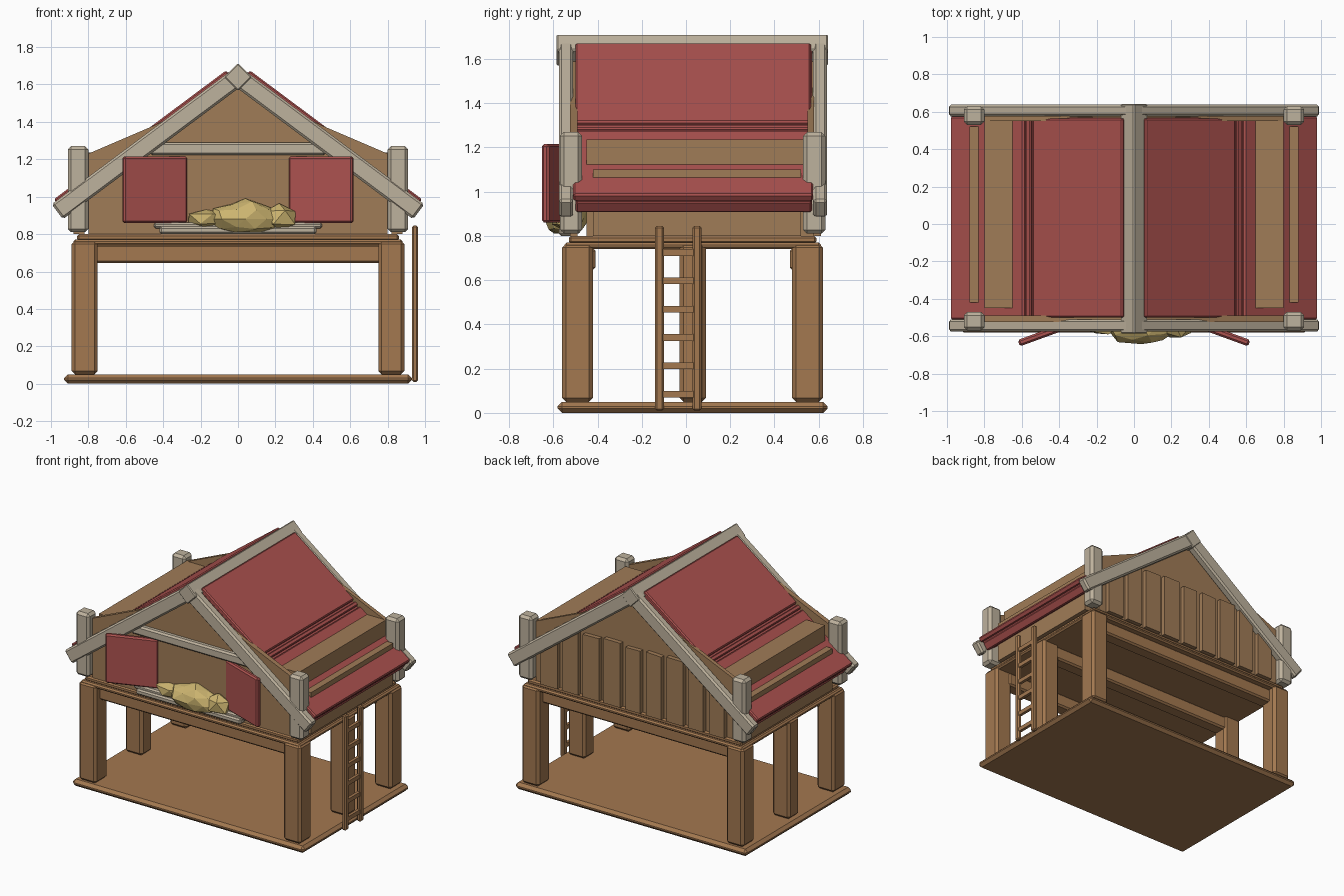
import bpy, bmesh, math, random
from mathutils import Vector

cube = bpy.data.objects.get("Cube")
if cube:
    bpy.data.objects.remove(cube, do_unlink=True)


def material(name, srgb):
    lin = [((v / 255 + 0.055) / 1.055) ** 2.4 for v in srgb] + [1]
    m = bpy.data.materials.new(name)
    m.use_nodes = True
    m.diffuse_color = lin
    m.node_tree.nodes["Principled BSDF"].inputs["Base Color"].default_value = lin
    return m


FRAME = material("frame wood", (163, 120, 80))
BOARD = material("board wood", (160, 124, 87))
STONE = material("pale timber", (190, 178, 157))
RED = material("red paint", (172, 82, 79))
HAY = material("hay", (205, 181, 112))


def add_object(name, bm, mat, bevel=0):
    bmesh.ops.recalc_face_normals(bm, faces=bm.faces)
    mesh = bpy.data.meshes.new(name)
    bm.to_mesh(mesh)
    bm.free()
    mesh.materials.append(mat)
    ob = bpy.data.objects.new(name, mesh)
    bpy.context.collection.objects.link(ob)
    if bevel:
        mod = ob.modifiers.new("Chamfer", "BEVEL")
        mod.width = bevel
        mod.segments = 1
    return ob


def box(name, x, y, z, mat, bevel=0.012):
    """Box from (min, max) ranges, with its origin at the centre."""
    bm = bmesh.new()
    bmesh.ops.create_cube(bm, size=1)
    bmesh.ops.scale(bm, verts=bm.verts, vec=[r[1] - r[0] for r in (x, y, z)])
    ob = add_object(name, bm, mat, bevel)
    ob.location = [(r[0] + r[1]) / 2 for r in (x, y, z)]
    return ob


def prism(name, outline, y, mat):
    """Outline in x and z, extruded along y."""
    bm = bmesh.new()
    face = bm.faces.new([bm.verts.new((px, y[0], pz)) for px, pz in outline])
    ext = bmesh.ops.extrude_face_region(bm, geom=[face])
    moved = [v for v in ext["geom"] if isinstance(v, bmesh.types.BMVert)]
    bmesh.ops.translate(bm, verts=moved, vec=(0, y[1] - y[0], 0))
    return add_object(name, bm, mat)


PITCH = math.radians(36.7)
RIDGE_Z = 1.64


def slope_box(name, side, along, off, y, mat, bevel):
    """Box lying on the roof slope: distance from ridge, offset off the slope."""
    ob = box(name, along, y, off, mat, bevel)
    s, o = sum(along) / 2, sum(off) / 2
    c, sn = math.cos(PITCH), math.sin(PITCH)
    ob.location = (side * (s * c + o * sn), sum(y) / 2, RIDGE_Z - s * sn + o * c)
    ob.rotation_euler.y = side * PITCH
    return ob


def span(side, a, b):
    return (a, b) if side > 0 else (-b, -a)


# Base, raised floor and cross beams
box("base_platform", (-.93, .93), (-.58, .64), (0, .05), FRAME, .02)
box("floor_lower", (-.88, .88), (-.55, .61), (.74, .77), FRAME, .01)
box("floor_upper", (-.86, .86), (-.53, .59), (.765, .80), FRAME, .01)
for label, y in (("front", (-.51, -.41)), ("middle", (-.02, .08)), ("back", (.47, .57))):
    box(label + "_floor_beam", (-.78, .78), y, (.645, .745), FRAME)

for side, label in ((1, "left"), (-1, "right")):
    # Stilts
    for spot, y in (("front", (-.56, -.42)), ("middle", (-.03, .09)), ("back", (.48, .62))):
        box(f"{label}_{spot}_stilt", span(side, .75, .89), y, (.05, .765), FRAME, .018)
    # Upper corner posts
    for spot, y in (("front", (-.57, -.47)), ("back", (.53, .63))):
        box(f"{label}_{spot}_corner_post", span(side, .80, .91), y, (.81, 1.27), STONE, .018)
    # Side walls rising through the roof
    box(label + "_side_wall", span(side, .62, .80), (-.45, .56), (.79, 1.235), BOARD, 0)
    box(label + "_side_rail", span(side, .82, .88), (-.42, .52), (.80, 1.10), BOARD, 0)
    # Rafters at both gables
    for spot, y in (("front", (-.575, -.51)), ("back", (.575, .638))):
        slope_box(f"{label}_{spot}_rafter", side, (0, 1.205), (-.05, .05), y, STONE, .012)
    # Roof panels
    slope_box(label + "_roof_deck", side, (.02, 1.17), (-.01, .045), (-.50, .57), RED, .008)
    slope_box(label + "_upper_roof_panel", side, (.03, .63), (.03, .066), (-.50, .565), RED, .008)
    slope_box(label + "_roof_batten", side, (.645, .675), (.03, .062), (-.50, .565), RED, .006)
    slope_box(label + "_lower_roof_panel", side, (.69, 1.18), (.025, .064), (-.51, .575), RED, .008)
    slope_box(label + "_eave_board", side, (1.06, 1.175), (-.045, .02), (-.50, .57), RED, .01)
    # Shutters, swung outward
    shutter = box(label + "_shutter", (-.182, .182), (-.018, .018), (.86, 1.215), RED, .01)
    shutter.location = (side * .445, -.575, 1.0375)
    shutter.rotation_euler.z = -side * math.radians(20)

# Ridge beam set on its edge
ridge = box("ridge_beam", (-.052, .052), (-.585, .642), (-.052, .052), STONE, .006)
ridge.location.z = RIDGE_Z
ridge.rotation_euler.y = math.radians(45)

# Gable walls
half = [(.80, .80), (.80, 1.23), (.45, 1.38)]
outline = half + [(0, 1.6)] + [(-x, z) for x, z in reversed(half)]
prism("front_gable_wall", outline, (-.525, -.49), BOARD)
prism("back_gable_wall", outline, (.55, .578), BOARD)

# Upright planks on the back wall
random.seed(4)
for i in range(9):
    x = (i - 4) * .168
    w = random.uniform(.058, .068)
    tops = [min(1.26, 1.60 - .745 * abs(x + d)) + random.uniform(-.012, .012) for d in (w, -w)]
    prism(f"back_plank_{i + 1}", [(x - w, .80), (x + w, .80), (x + w, tops[0]), (x - w, tops[1])],
          (.57, .61), BOARD)

# Window lintel and counter
box("window_lintel", (-.47, .47), (-.56, -.50), (1.222, 1.29), STONE)
box("counter_sill", (-.42, .42), (-.575, -.50), (.80, .84), STONE, .01)
box("counter_top", (-.45, .45), (-.56, -.50), (.83, .862), STONE, .01)

# Ladder
for label, y in (("front", (-.14, -.10)), ("back", (.03, .07))):
    box(f"ladder_{label}_rail", (.93, .962), y, (.01, .845), FRAME, .008)
for i in range(6):
    z = .085 + i * .128
    box(f"ladder_rung_{i + 1}", (.935, .957), (-.12, .05), (z - .015, z + .015), FRAME, 0)

# Faceted hay on the counter
for i, (pos, size) in enumerate((((.04, -.54, .88), (.2, .105, .105)),
                                 ((-.17, -.53, .88), (.12, .07, .06)),
                                 ((.22, -.54, .89), (.11, .075, .08)))):
    bm = bmesh.new()
    bmesh.ops.create_icosphere(bm, subdivisions=1 + (i == 0), radius=1)
    for v in bm.verts:
        v.co *= random.uniform(.85, 1.08)
        v.co = Vector([a * b for a, b in zip(v.co, size)])
        v.co.z = max(v.co.z, -.07)
    add_object(f"hay_pile_{i + 1}", bm, HAY).location = pos
